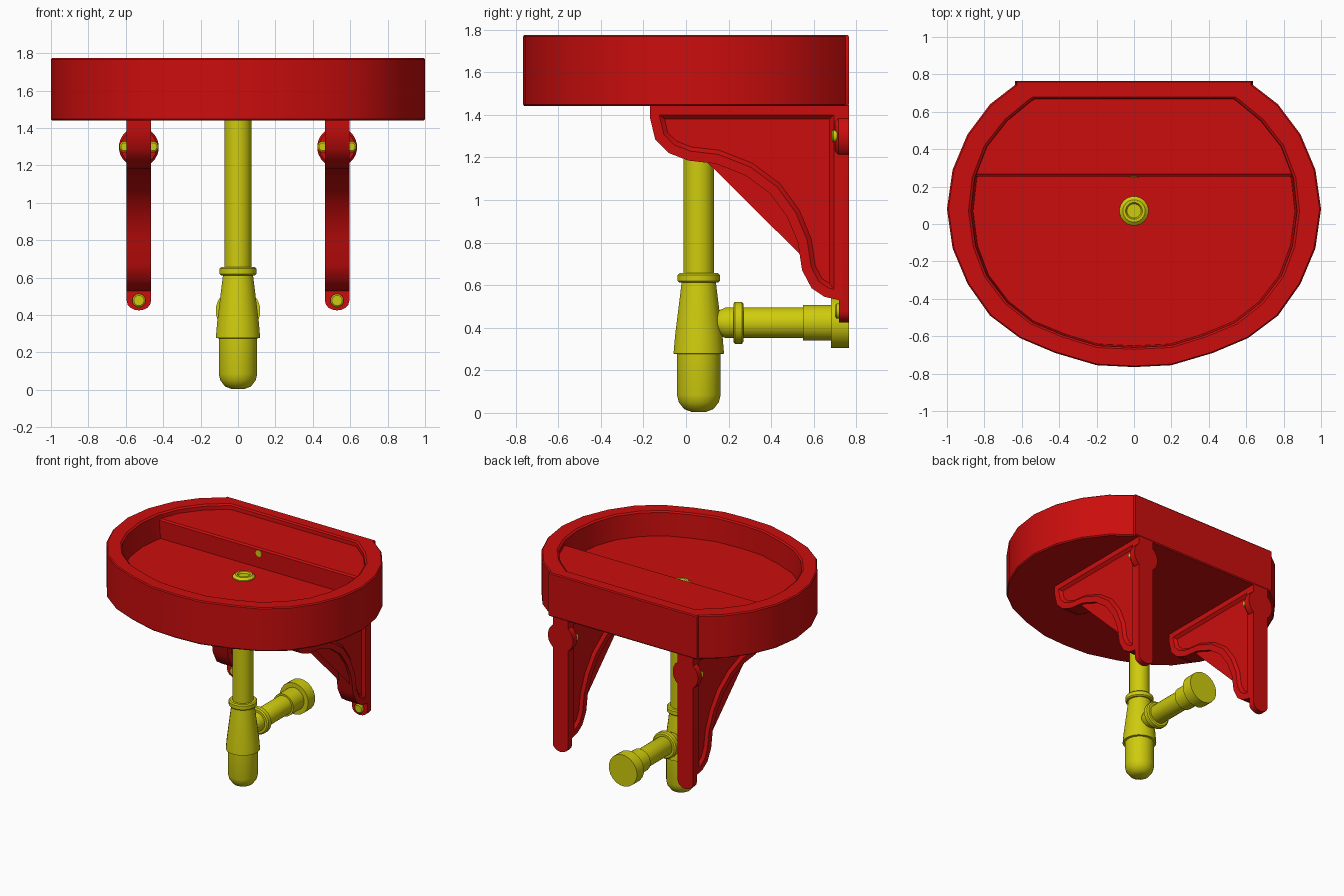
import bpy, bmesh, math
from mathutils import Vector

cube = bpy.data.objects.get("Cube")
if cube:
    bpy.data.objects.remove(cube, do_unlink=True)


def material(name, rgb):
    m = bpy.data.materials.new(name)
    m.use_nodes = True
    m.diffuse_color = (*rgb, 1)
    m.node_tree.nodes["Principled BSDF"].inputs["Base Color"].default_value = (*rgb, 1)
    return m


RED = material("red", (0.60, 0.004, 0.004))
YELLOW = material("yellow", (0.62, 0.60, 0.004))


def loft(name, rings, mat, panel=None, angle=35):
    """Skin a stack of equal-count rings, capping both ends; panel=(rim, slope, depth) recesses the caps."""
    bm = bmesh.new()
    loops = [[bm.verts.new(p) for p in ring] for ring in rings]
    n = len(loops[0])
    for a, b in zip(loops, loops[1:]):
        for i in range(n):
            j = (i + 1) % n
            bm.faces.new((a[i], a[j], b[j], b[i]))
    caps = [bm.faces.new(loops[0]), bm.faces.new(loops[-1])]
    bmesh.ops.recalc_face_normals(bm, faces=bm.faces)
    if panel:
        rim, slope, depth = panel
        for cap in caps:
            bmesh.ops.inset_region(bm, faces=[cap], thickness=rim, use_even_offset=True)
            bmesh.ops.inset_region(bm, faces=[cap], thickness=slope, depth=-depth, use_even_offset=True)
    me = bpy.data.meshes.new(name)
    bm.to_mesh(me)
    bm.free()
    me.materials.append(mat)
    ob = bpy.data.objects.new(name, me)
    bpy.context.collection.objects.link(ob)
    bpy.ops.object.select_all(action='DESELECT')
    ob.select_set(True)
    bpy.context.view_layer.objects.active = ob
    bpy.ops.object.shade_smooth_by_angle(angle=math.radians(angle))
    return ob


def lathe(name, profile, centre, mat, axis="z", sides=20):
    """Revolve (radius, position) pairs about the z or y axis through centre."""
    rings = []
    for r, h in profile:
        ring = []
        for i in range(sides):
            t = 2 * math.pi * (i + 0.5) / sides
            u, v = r * math.cos(t), r * math.sin(t)
            ring.append(Vector(centre) + Vector((u, v, h) if axis == "z" else (u, h, v)))
        rings.append(ring)
    return loft(name, rings, mat)


def mirrored(half):
    return half + [(-x, y) for x, y in reversed(half) if x > 0]


def ring(points, z, s=1.0):
    return [(x * s, y * s, z) for x, y in points]


# Basin: rounded bowl with a flat back
outer = mirrored([(0, -0.765), (0.20, -0.755), (0.42, -0.69), (0.61, -0.61), (0.77, -0.49),
                  (0.89, -0.32), (0.97, -0.13), (1.0, 0.08), (0.97, 0.29), (0.89, 0.48),
                  (0.77, 0.64), (0.63, 0.748), (0.63, 0.765)])
inner = mirrored([(0, -0.67), (0.20, -0.66), (0.38, -0.605), (0.55, -0.535), (0.69, -0.425),
                  (0.80, -0.28), (0.86, -0.12), (0.885, 0.07), (0.865, 0.25), (0.80, 0.42),
                  (0.69, 0.56), (0.56, 0.667), (0.54, 0.68)])
loft("basin", [ring(outer, 1.44, 0.992), ring(outer, 1.448), ring(outer, 1.767),
               ring(outer, 1.775, 0.992), ring(inner, 1.775), ring(inner, 1.765, 0.985),
               ring(inner, 1.59, 0.972)], RED)

# Raised shelf across the back of the bowl
shelf = [(0.86, 0.255), (0.79, 0.42), (0.685, 0.55), (0.535, 0.67)]
shelf = shelf + [(-x, y) for x, y in reversed(shelf)]
loft("back_shelf", [ring(shelf, 1.57), ring(shelf, 1.727),
                    [(x, max(y, 0.268), 1.737) for x, y in shelf]], RED)
lathe("overflow_hole", [(0.025, -0.006), (0.025, 0.01)], (0, 0.255, 1.70), YELLOW, "y", 12)

# Drain fitting on the bowl floor
lathe("drain", [(0.078, 1.58), (0.078, 1.597), (0.06, 1.612), (0.045, 1.612), (0.038, 1.60)],
      (0, 0.07, 0), YELLOW)

# Waste pipe and bottle trap
lathe("waste_pipe", [(0.073, 0.60), (0.073, 1.46)], (0, 0.06, 0), YELLOW)
lathe("trap_collar", [(0.092, 0.612), (0.10, 0.62), (0.10, 0.648), (0.092, 0.656)],
      (0, 0.06, 0), YELLOW)
lathe("trap_body", [(0.10, 0.275), (0.12, 0.278), (0.113, 0.36), (0.083, 0.60), (0.08, 0.62)],
      (0, 0.06, 0), YELLOW)
lathe("trap_bowl", [(0.035, 0.005), (0.07, 0.018), (0.095, 0.05), (0.104, 0.085), (0.104, 0.29)],
      (0, 0.06, 0), YELLOW)

# Horizontal outlet to the wall
outlet = (0, 0, 0.423)
lathe("outlet_pipe", [(0.035, 0.12), (0.055, 0.145), (0.072, 0.185), (0.072, 0.60)],
      outlet, YELLOW, "y")
lathe("outlet_collar", [(0.09, 0.222), (0.10, 0.23), (0.10, 0.262), (0.09, 0.27)],
      outlet, YELLOW, "y")
lathe("outlet_sleeve", [(0.085, 0.55), (0.085, 0.70)], outlet, YELLOW, "y")
lathe("wall_flange", [(0.12, 0.68), (0.12, 0.765)], outlet, YELLOW, "y")

# Wall brackets: curved web with recessed sides, wall plate, boss and screws
web = [(-0.17, 1.445), (-0.17, 1.39), (-0.145, 1.285), (-0.08, 1.22), (0.01, 1.185),
       (0.14, 1.17), (0.28, 1.115), (0.395, 1.03), (0.475, 0.92), (0.525, 0.80),
       (0.545, 0.67), (0.59, 0.585), (0.65, 0.545), (0.74, 0.525), (0.74, 1.445)]
HALF = 0.065
plate = [(HALF, 1.445)] + [(HALF * math.cos(t), 0.475 + 0.05 * math.sin(t))
                           for t in (-math.pi * k / 8 for k in range(9))] + [(-HALF, 1.445)]
for side, cx in (("left", 0.53), ("right", -0.53)):
    loft(side + "_bracket_web",
         [[(cx + dx, y, z) for y, z in web] for dx in (-HALF, HALF)],
         RED, panel=(0.045, 0.02, 0.02), angle=40)
    loft(side + "_bracket_plate",
         [[(cx + x, y, z) for x, z in plate] for y in (0.718, 0.765)], RED)
    lathe(side + "_bracket_boss", [(0.095, 0.70), (0.107, 0.715), (0.107, 0.765)],
          (cx, 0, 1.298), RED, "y", 24)
    for k, dx in enumerate((-0.075, 0.075)):
        lathe(f"{side}_upper_screw_{k + 1}", [(0.022, 0.685), (0.03, 0.692), (0.03, 0.71)],
              (cx + dx, 0, 1.30), YELLOW, "y", 12)
    lathe(side + "_lower_screw", [(0.028, 0.70), (0.036, 0.706), (0.036, 0.73)],
          (cx, 0, 0.478), YELLOW, "y", 12)
